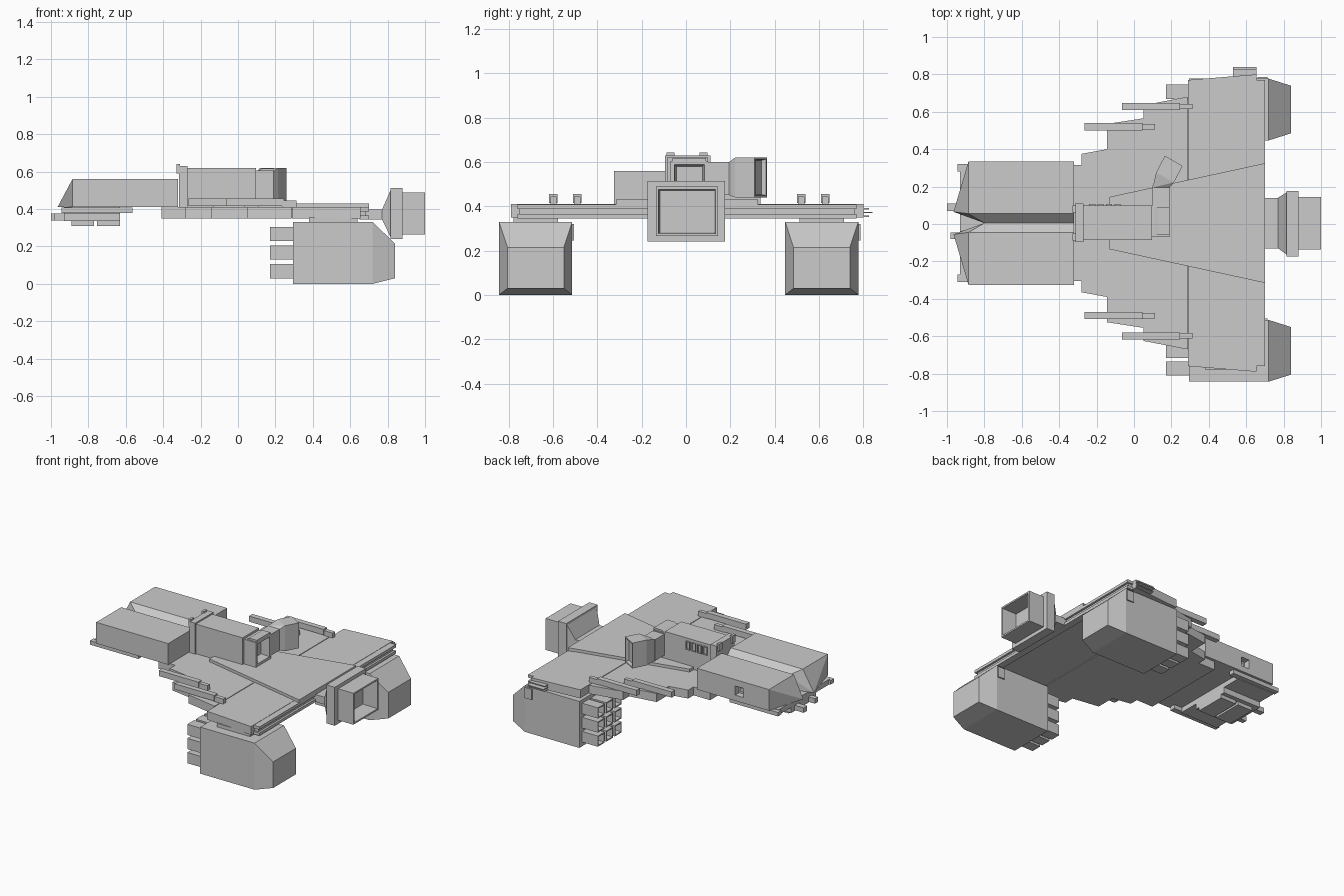
import bpy, bmesh, math
from mathutils import Vector


def hull(name, pts, open_dir=None, rim=0.012, depth=0.05):
    """Convex solid from points; optionally recess the face looking along open_dir."""
    bm = bmesh.new()
    for p in pts:
        bm.verts.new(p)
    bmesh.ops.convex_hull(bm, input=bm.verts[:])
    bmesh.ops.dissolve_limit(bm, angle_limit=math.radians(1), verts=bm.verts[:], edges=bm.edges[:])
    bmesh.ops.recalc_face_normals(bm, faces=bm.faces[:])
    if open_dir:
        d = Vector(open_dir)
        f = max(bm.faces, key=lambda q: q.normal.dot(d))
        bmesh.ops.inset_region(bm, faces=[f], thickness=rim)
        bmesh.ops.inset_region(bm, faces=[f], thickness=rim * 0.5, depth=-depth)
    me = bpy.data.meshes.new(name)
    bm.to_mesh(me)
    bm.free()
    ob = bpy.data.objects.new(name, me)
    bpy.context.collection.objects.link(ob)
    return ob


def box(name, x, y, z, **kw):
    return hull(name, [(a, b, c) for a in x for b in y for c in z], **kw)


def prism(name, outline, z0, z1):
    return hull(name, [(x, y, z) for x, y in outline for z in (z0, z1)])


# Stepped wing deck: x start, x end, half width at each end
CY = 0.005
steps = [(-0.41, -0.28, 0.31, 0.31), (-0.28, -0.145, 0.37, 0.395),
         (-0.145, 0.05, 0.53, 0.56), (0.05, 0.285, 0.63, 0.675),
         (0.29, 0.655, 0.765, 0.795)]
for i, (x0, x1, w0, w1) in enumerate(steps):
    prism(f"wing_step_{i}", [(x0, CY - w0), (x0, CY + w0), (x1, CY + w1), (x1, CY - w1)], 0.35, 0.41)
box("wing_joint", (0.28, 0.295), (-0.66, 0.67), (0.355, 0.40))
box("wing_rear_slat_top", (0.65, 0.70), (-0.76, 0.77), (0.388, 0.408))
box("wing_rear_slat_bottom", (0.65, 0.70), (-0.76, 0.77), (0.345, 0.365))
box("wing_rear_core", (0.65, 0.685), (-0.75, 0.76), (0.36, 0.39))
prism("raised_deck", [(-0.13, 0.145), (0.70, 0.325), (0.70, -0.315), (-0.13, -0.135)], 0.40, 0.43)
for i in range(3):
    box(f"wingtip_fin_{i}", (0.53, 0.655), (0.78, 0.825 + 0.015 * (i % 2)),
        (0.352 + i * 0.017, 0.358 + i * 0.017))

# Front double hull with a V groove down the middle
cut = box("hatch_cutter", (-0.685, -0.62), (0.29, 0.40), (0.45, 0.515))
cut.hide_render = True
cut.hide_viewport = True
for s, side in ((1, "left"), (-1, "right")):
    pts = [(-0.32, 0, 0.41), (-0.80, 0, 0.41), (-0.965, 0.06, 0.41), (-0.885, 0.33, 0.41),
           (-0.32, 0.33, 0.41), (-0.32, 0, 0.51), (-0.80, 0, 0.51), (-0.885, 0.05, 0.56),
           (-0.885, 0.33, 0.56), (-0.32, 0.33, 0.56), (-0.32, 0.05, 0.56)]
    ob = hull(f"front_hull_{side}", [(x, CY + s * y, z) for x, y, z in pts])
    if s == 1:
        m = ob.modifiers.new("hatch", 'BOOLEAN')
        m.operation = 'DIFFERENCE'
        m.solver = 'EXACT'
        m.object = cut
box("hatch_panel", (-0.665, -0.64), (0.28, 0.305), (0.47, 0.495))

# Plates and prongs under the front hull
for s in (1, -1):
    ys = sorted((CY + s * 0.275, CY + s * 0.315))
    box("chin_side_prong", (-0.945, -0.565), ys, (0.38, 0.408))
box("chin_plate", (-0.93, -0.63), (-0.28, 0.29), (0.375, 0.412))
box("chin_keel", (-0.93, -0.63), (-0.13, 0.15), (0.335, 0.376))
box("chin_long_prong", (-1.0, -0.65), (0.07, 0.11), (0.34, 0.375))
box("chin_short_prong", (-0.98, -0.65), (-0.08, -0.045), (0.34, 0.375))
box("chin_block_front", (-0.89, -0.77), (-0.10, 0.12), (0.31, 0.336))
box("chin_block_rear", (-0.755, -0.63), (-0.10, 0.12), (0.31, 0.336))

# Raised spine on top
box("spine", (-0.28, 0.095), (-0.085, 0.10), (0.41, 0.62))
box("spine_collar", (-0.315, -0.27), (-0.095, 0.11), (0.41, 0.63))
for y in (-0.07, 0.08):
    box("spine_sensor", (-0.328, -0.31), (y - 0.018, y + 0.018), (0.59, 0.642))
for i in range(4):
    x = -0.24 + i * 0.045
    box(f"spine_window_{i}", (x, x + 0.033), (0.095, 0.108), (0.54, 0.60),
        open_dir=(0, 1, 0), rim=0.006, depth=0.01)
box("spine_end", (0.09, 0.19), (-0.07, 0.10), (0.43, 0.605), open_dir=(1, 0, 0), rim=0.025, depth=0.06)
hull("spine_end_cap", [(0.10, y, 0.60) for y in (-0.06, 0.09)] + [(0.19, y, 0.60) for y in (-0.06, 0.09)]
     + [(x, y, 0.618) for x in (0.13, 0.19) for y in (-0.06, 0.09)])

# Angled arm beside the spine
box("arm", (0.10, 0.19), (0.09, 0.205), (0.45, 0.60))
hull("arm_flare", [(x, y, z) for x, y in ((0.10, 0.195), (0.19, 0.195)) for z in (0.45, 0.60)]
     + [(x, y, z) for x, y in ((0.118, 0.275), (0.213, 0.222)) for z in (0.44, 0.62)])
hull("arm_head", [(x, y, z) for x, y in ((0.118, 0.275), (0.213, 0.222), (0.26, 0.31), (0.165, 0.365))
                  for z in (0.44, 0.62)], open_dir=(0.5, 0.87, 0), rim=0.012, depth=0.02)

# Deck guns in mirrored pairs
for s in (1, -1):
    for x, y in ((-0.265, 0.505), (-0.065, 0.613)):
        yc = 0.015 + s * y
        box("gun_body", (x, x + 0.31), (yc - 0.019, yc + 0.019), (0.415, 0.455))
        box("gun_tail", (x + 0.30, x + 0.378), (yc - 0.014, yc + 0.014), (0.40, 0.445))

# Underslung pods with a grid of square tubes
for s, side in ((1, "left"), (-1, "right")):
    yc = -0.033 + s * 0.645
    hull(f"pod_{side}", [(x, yc + t * 0.165, z) for x in (0.293, 0.72) for t in (-1, 1) for z in (0, 0.33)]
         + [(0.84, yc + t * 0.127, z) for t in (-1, 1) for z in (0.03, 0.215)])
    box(f"pod_mount_{side}", (0.38, 0.64), (yc - 0.10, yc + 0.10), (0.32, 0.355))
    box(f"pod_clamp_{side}", (0.66, 0.715), (yc + 0.15, yc + 0.174), (0.245, 0.32))
    for dy in (-0.095, 0, 0.095):
        for z in (0.067, 0.167, 0.267):
            box(f"pod_tube_{side}", (0.17, 0.30), (yc + dy - 0.038, yc + dy + 0.038),
                (z - 0.038, z + 0.038), open_dir=(-1, 0, 0), rim=0.012, depth=0.08)

# Rear engine: stem, flare, collar and hollow nozzle
box("engine_stem", (0.68, 0.78), (-0.13, 0.14), (0.345, 0.397))
hull("engine_flare", [(0.77, y, z) for y in (-0.13, 0.14) for z in (0.345, 0.397)]
     + [(0.818, y, z) for y in (-0.165, 0.17) for z in (0.245, 0.505)])
box("engine_collar", (0.815, 0.88), (-0.173, 0.177), (0.24, 0.513))
box("engine_nozzle", (0.87, 1.0), (-0.135, 0.145), (0.265, 0.488), open_dir=(1, 0, 0), rim=0.016, depth=0.11)
